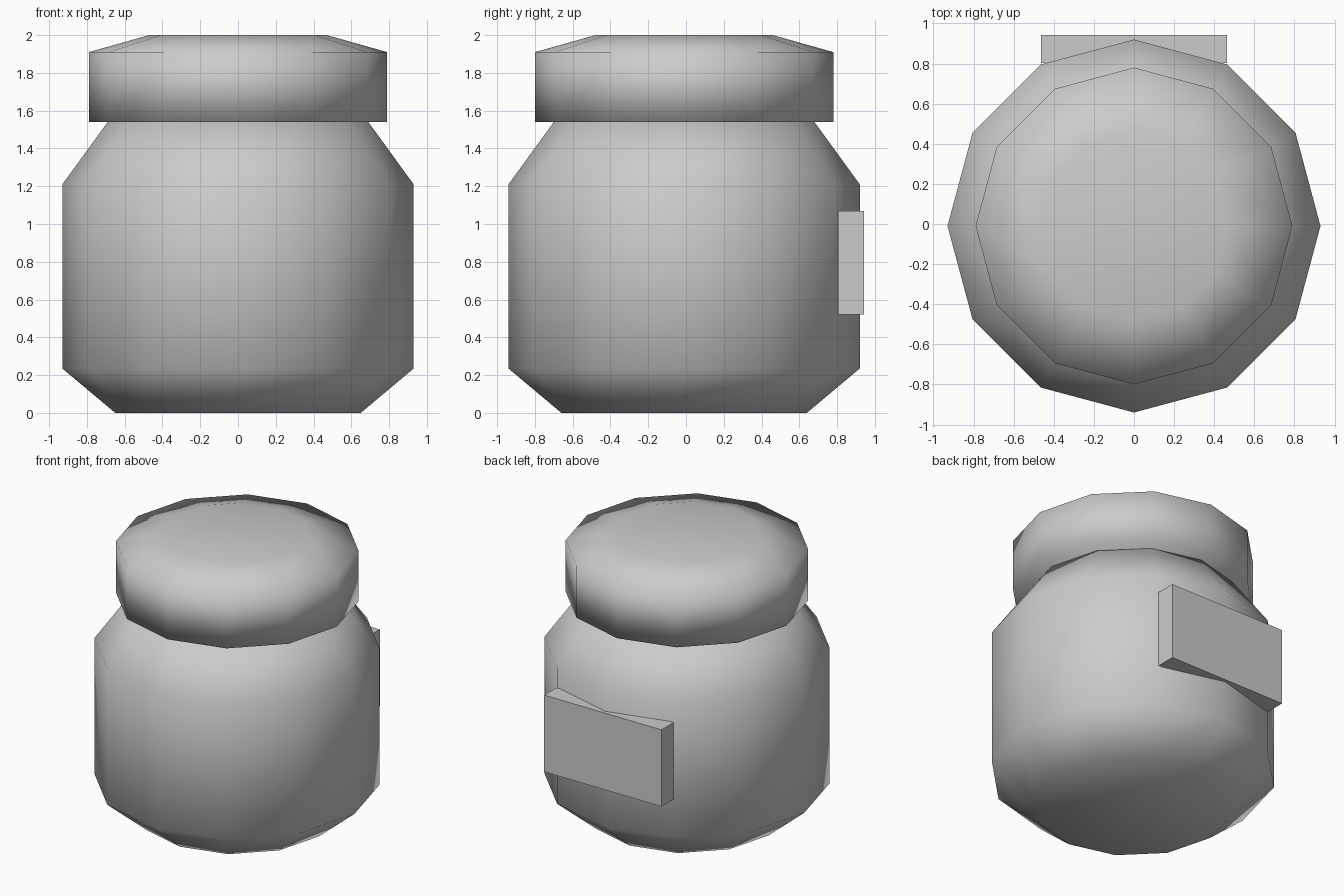
import bpy, bmesh, math

if "Cube" in bpy.data.objects:
    bpy.data.objects.remove(bpy.data.objects["Cube"])

SIDES = 12
CENTRE_Y = -0.01

grey = bpy.data.materials.new("plain grey")
grey.diffuse_color = (0.6, 0.6, 0.6, 1)
grey.use_nodes = True
grey.node_tree.nodes["Principled BSDF"].inputs["Base Color"].default_value = grey.diffuse_color


def finish(name, bm, smooth):
    bmesh.ops.recalc_face_normals(bm, faces=bm.faces)
    mesh = bpy.data.meshes.new(name)
    for f in bm.faces:
        f.smooth = smooth
    bm.to_mesh(mesh)
    bm.free()
    mesh.materials.append(grey)
    obj = bpy.data.objects.new(name, mesh)
    bpy.context.collection.objects.link(obj)
    return obj


def turned(name, profile):
    """Capped twelve-sided solid from (radius, height) rings."""
    bm = bmesh.new()
    rings = []
    for r, z in profile:
        angles = [2 * math.pi * i / SIDES for i in range(SIDES)]
        rings.append([bm.verts.new((r * math.cos(a), CENTRE_Y + r * math.sin(a), z))
                      for a in angles])
    for low, high in zip(rings, rings[1:]):
        for i in range(SIDES):
            j = (i + 1) % SIDES
            bm.faces.new((low[i], low[j], high[j], high[i]))
    bm.faces.new(rings[0])
    bm.faces.new(rings[-1])
    return finish(name, bm, True)


# Jar body with tapered foot and shoulder
turned("jar_body", [(0.65, 0), (0.93, 0.235), (0.93, 1.21), (0.69, 1.54)])

# Overhanging lid with a bevelled top
turned("lid", [(0.79, 1.54), (0.79, 1.91), (0.47, 2.0)])

# Flat label block on the back
bm = bmesh.new()
bmesh.ops.create_cube(bm, size=1)
for v in bm.verts:
    v.co = (v.co.x * 0.93, 0.873 + v.co.y * 0.138, 0.795 + v.co.z * 0.55)
finish("label", bm, False)
